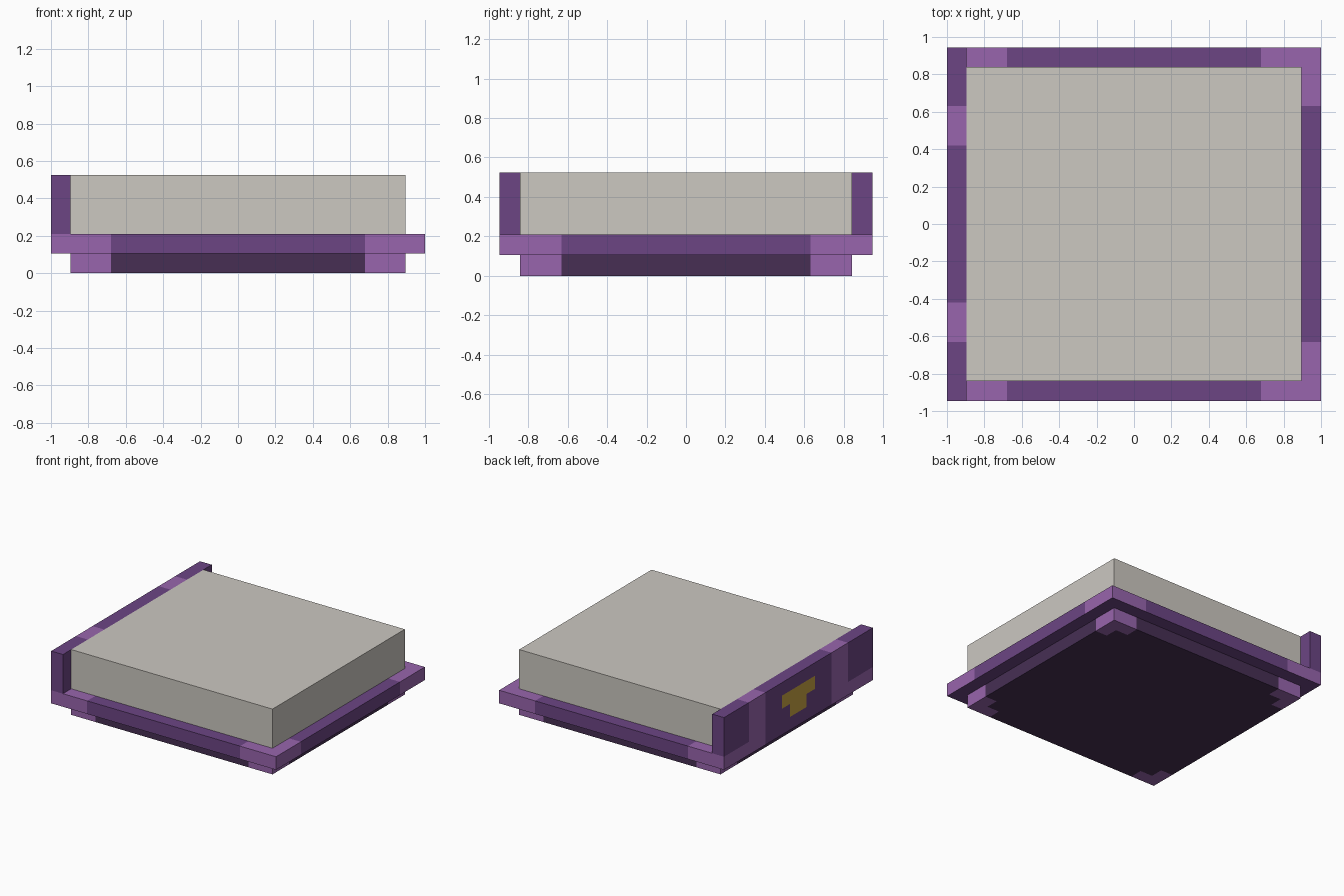
import bpy, bmesh
from mathutils import Vector

cube = bpy.data.objects.get("Cube")
if cube:
    bpy.data.objects.remove(cube, do_unlink=True)


def material(name, *rgb):
    """Flat material from 0-255 screen values, stored as linear."""
    lin = [((c / 255 + 0.055) / 1.055) ** 2.4 for c in rgb] + [1.0]
    m = bpy.data.materials.new(name)
    m.use_nodes = True
    m.diffuse_color = lin
    bsdf = m.node_tree.nodes["Principled BSDF"]
    bsdf.inputs["Base Color"].default_value = lin
    bsdf.inputs["Roughness"].default_value = 0.8
    return m


LIGHT = material("light purple", 152, 101, 173)
MID = material("mid purple", 108, 69, 132)
DARK = material("dark purple", 71, 47, 84)
CREAM = material("warm grey", 204, 200, 193)
GOLD = material("gold", 200, 164, 68)

# Shared dimensions
STEP = 0.105
INX, INY = 0.895, 0.84          # inner block half sizes
OUTX, OUTY = 1.0, 0.945         # slab half sizes
CX, CY = 0.68, 0.63             # where the corner trim begins
TOP = 5 * STEP


def box(name, lo, hi, mats, cuts=(), rule=None):
    """Box cut along axis planes, faces coloured by rule(centre, normal)."""
    lo, hi = Vector(lo), Vector(hi)
    bm = bmesh.new()
    bmesh.ops.create_cube(bm, size=1)
    for v in bm.verts:
        v.co = Vector((v.co[i] * (hi[i] - lo[i]) + (lo[i] + hi[i]) / 2) for i in range(3))
    for axis, values in cuts:
        for value in values:
            normal = Vector((0, 0, 0))
            normal[axis] = 1
            bmesh.ops.bisect_plane(bm, geom=bm.verts[:] + bm.edges[:] + bm.faces[:],
                                   plane_co=normal * value, plane_no=normal)
    bm.normal_update()
    mesh = bpy.data.meshes.new(name)
    for m in mats:
        mesh.materials.append(m)
    if rule:
        for f in bm.faces:
            f.material_index = mats.index(rule(f.calc_center_median(), f.normal))
    bm.to_mesh(mesh)
    bm.free()
    obj = bpy.data.objects.new(name, mesh)
    bpy.context.collection.objects.link(obj)
    return obj


def both(*values):
    return [s * v for v in values for s in (-1, 1)]


# Foot: light corners, with an L of trim under each corner
def foot_rule(c, n):
    corner = abs(c.x) > CX and abs(c.y) > CY
    if n.z < -0.5:
        edge = abs(c.x) > INX - STEP or abs(c.y) > INY - STEP
        return LIGHT if corner and edge else DARK
    return LIGHT if corner else DARK


box("foot", (-INX, -INY, 0), (INX, INY, STEP), [DARK, LIGHT],
    [(0, both(CX, INX - STEP)), (1, both(CY, INY - STEP))], foot_rule)


# Slab: light corners, with wider trim on the wall side
def slab_rule(c, n):
    if n.z < -0.5:
        return MID
    if n.x < -0.5:
        return LIGHT if abs(c.y) > CY - 2 * STEP else MID
    return LIGHT if abs(c.x) > CX and abs(c.y) > CY else MID


box("slab", (-OUTX, -OUTY, STEP), (OUTX, OUTY, 2 * STEP), [MID, LIGHT],
    [(0, both(CX)), (1, both(CY, CY - 2 * STEP))], slab_rule)


# Wall: two light bands and a gold T-shaped clasp on the outer face
def wall_rule(c, n):
    y = abs(c.y)
    if n.x < -0.5 and c.z < TOP - STEP:
        if y < (2 * STEP if c.z > 3 * STEP else STEP):
            return GOLD
    band = CY - 2 * STEP < y < CY
    return LIGHT if band and (n.x < -0.5 or n.z > 0.5) else MID


box("side_wall", (-OUTX, -OUTY, 2 * STEP), (-INX, OUTY, TOP), [MID, LIGHT, GOLD],
    [(1, both(STEP, 2 * STEP, CY - 2 * STEP, CY)), (2, [3 * STEP, 4 * STEP])], wall_rule)

# Plain block on the slab
box("block", (-INX, -INY, 2 * STEP), (INX, INY, TOP), [CREAM])
